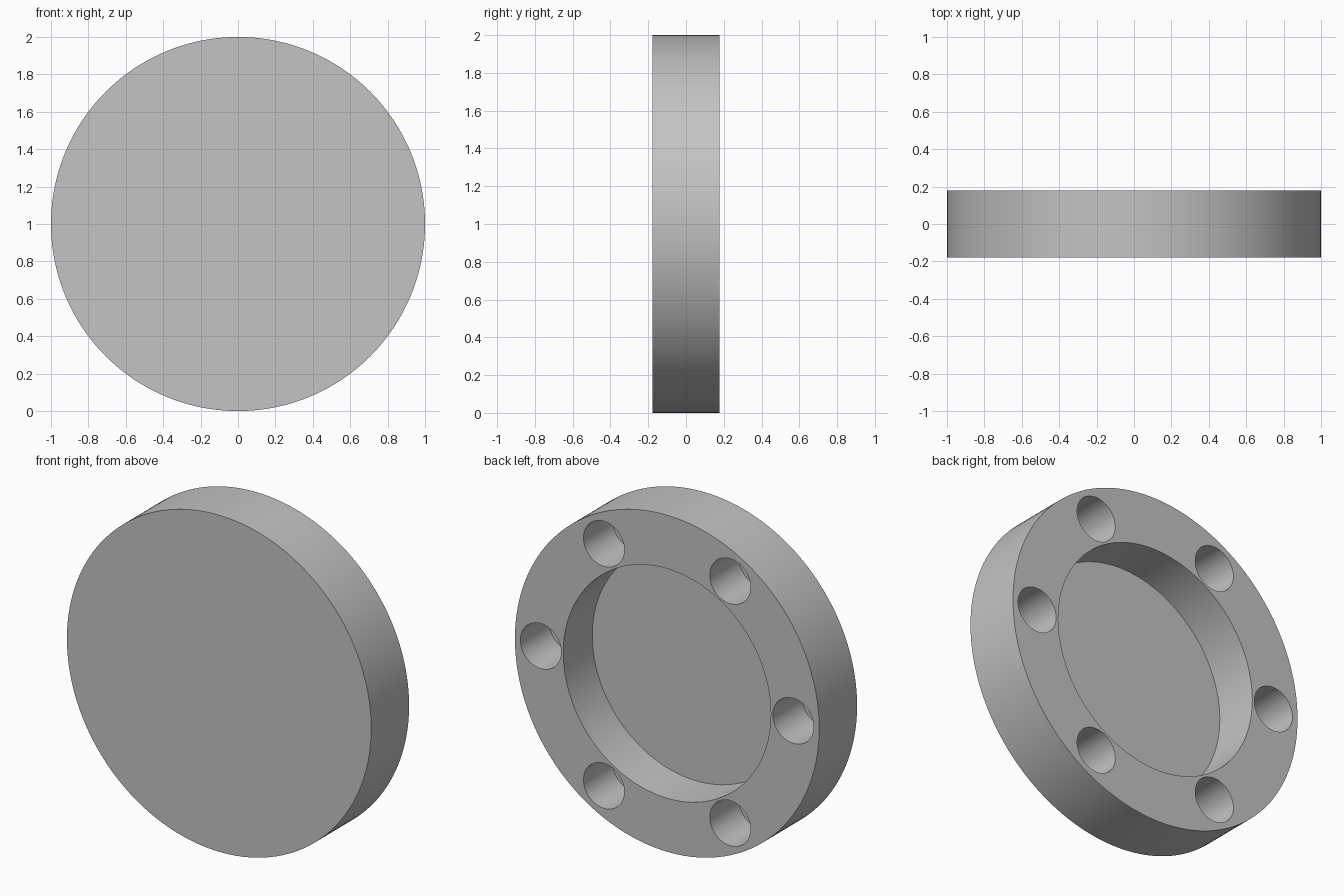
import bpy, bmesh, math
from mathutils import Matrix, Vector

cube = bpy.data.objects.get("Cube")
if cube:
    bpy.data.objects.remove(cube, do_unlink=True)

HALF = 0.178          # half thickness of the disc
DEPTH = 0.272         # depth of the recess and the bolt holes
FLOOR = HALF - DEPTH
HOLES = 6

grey = bpy.data.materials.new("light grey metal")
grey.use_nodes = True
colour = (0.55, 0.55, 0.55, 1)
grey.diffuse_color = colour
grey.node_tree.nodes["Principled BSDF"].inputs["Base Color"].default_value = colour


def add_cylinder(bm, radius, y0, y1, x=0.0, z=1.0, segments=128):
    """Closed cylinder lying along y from y0 to y1."""
    place = Matrix.Translation(Vector((x, (y0 + y1) / 2, z))) @ Matrix.Rotation(math.pi / 2, 4, "X")
    bmesh.ops.create_cone(bm, cap_ends=True, segments=segments, radius1=radius,
                          radius2=radius, depth=y1 - y0, matrix=place)


def make_object(name, bm):
    mesh = bpy.data.meshes.new(name)
    bm.to_mesh(mesh)
    bm.free()
    mesh.materials.append(grey)
    obj = bpy.data.objects.new(name, mesh)
    bpy.context.collection.objects.link(obj)
    return obj


# Solid disc
bm = bmesh.new()
add_cylinder(bm, 1.0, -HALF, HALF, segments=160)
flange = make_object("blind_flange", bm)

# Central recess and ring of blind bolt holes, open at the back
bm = bmesh.new()
add_cylinder(bm, 0.682, FLOOR, HALF + 0.1)
for i in range(HOLES):
    a = math.tau * i / HOLES
    add_cylinder(bm, 0.134, FLOOR, HALF + 0.1,
                 0.83 * math.cos(a), 1 + 0.83 * math.sin(a), 64)
cutter = make_object("recess_and_hole_cutter", bm)
cutter.hide_render = True

# Cut, then discard the cutter
cut = flange.modifiers.new("cut", "BOOLEAN")
cut.operation = "DIFFERENCE"
cut.solver = "EXACT"
cut.object = cutter
bpy.ops.object.select_all(action="DESELECT")
bpy.context.view_layer.objects.active = flange
flange.select_set(True)
bpy.ops.object.modifier_apply(modifier=cut.name)
bpy.data.objects.remove(cutter, do_unlink=True)

# Smooth walls with crisp rims
bpy.ops.object.shade_smooth_by_angle(angle=math.radians(30))
